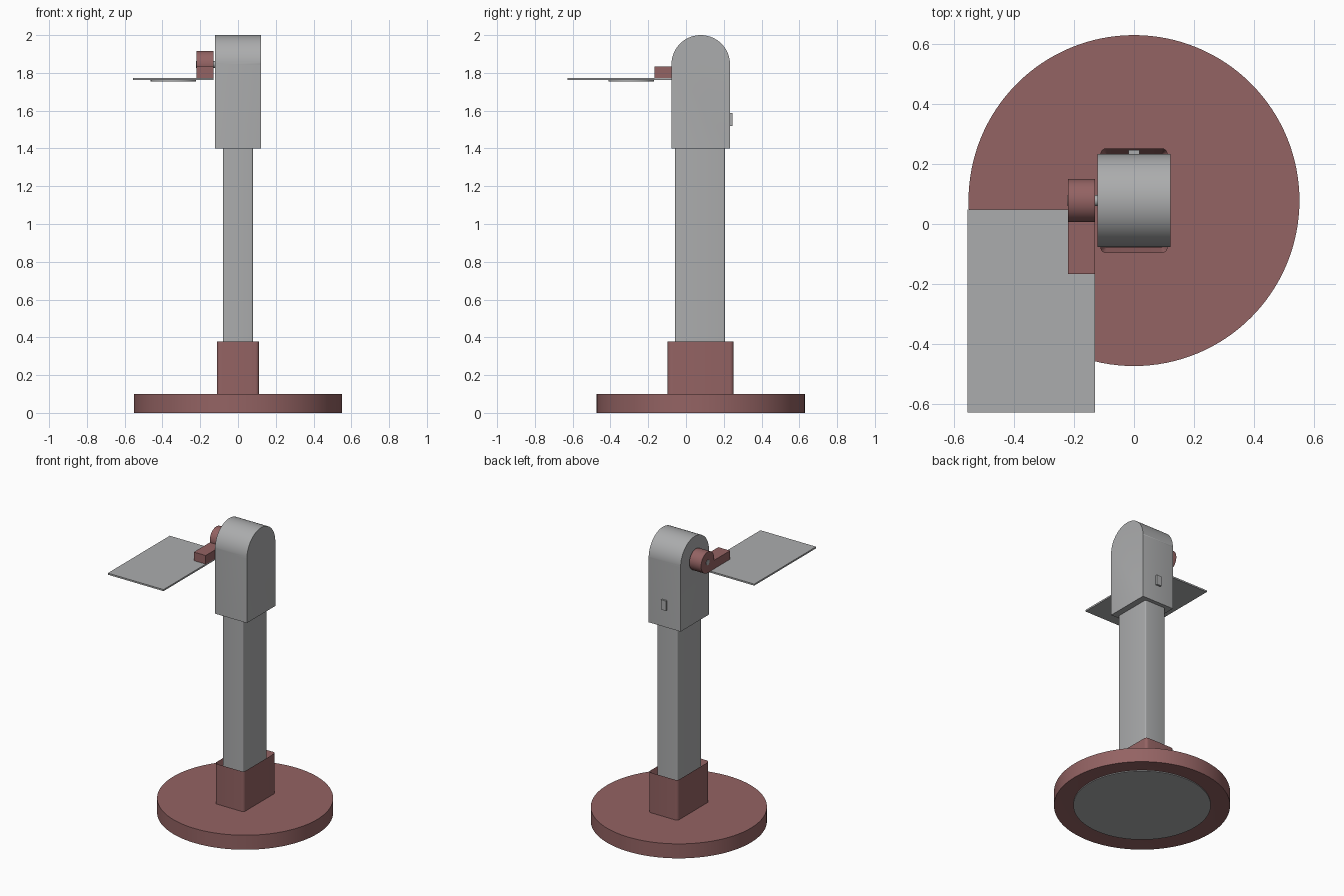
import bpy, bmesh, math
from mathutils import Matrix

if "Cube" in bpy.data.objects:
    bpy.data.objects.remove(bpy.data.objects["Cube"])


def material(name, rgb):
    m = bpy.data.materials.new(name)
    m.diffuse_color = (*rgb, 1)
    m.use_nodes = True
    m.node_tree.nodes["Principled BSDF"].inputs["Base Color"].default_value = m.diffuse_color
    return m


GREY = material("warm grey", (0.41, 0.415, 0.42))
RED = material("dusty red", (0.295, 0.125, 0.125))
CY = 0.078  # depth position of the column axis


def finish(name, bm, mat):
    bmesh.ops.recalc_face_normals(bm, faces=bm.faces)
    me = bpy.data.meshes.new(name)
    bm.to_mesh(me)
    bm.free()
    ob = bpy.data.objects.new(name, me)
    bpy.context.collection.objects.link(ob)
    me.materials.append(mat)
    bpy.ops.object.select_all(action='DESELECT')
    ob.select_set(True)
    bpy.context.view_layer.objects.active = ob
    bpy.ops.object.shade_smooth_by_angle(angle=math.radians(35))
    return ob


def box_bm(x, y, z, bevel=0.0):
    """Box from min/max pairs, with rounded vertical edges."""
    bm = bmesh.new()
    bmesh.ops.create_cube(bm, size=1)
    for v in bm.verts:
        for i, (a, b) in enumerate((x, y, z)):
            v.co[i] = a if v.co[i] < 0 else b
    if bevel:
        round_uprights(bm, bevel)
    return bm


def round_uprights(bm, width):
    edges = [e for e in bm.edges
             if abs(e.verts[0].co.z - e.verts[1].co.z) > 0.05
             and (e.verts[0].co - e.verts[1].co).xy.length < 1e-4]
    bmesh.ops.bevel(bm, geom=edges, offset=width, segments=4, profile=0.5,
                    affect='EDGES', clamp_overlap=True)


def cylinder(name, mat, centre, r, depth, axis='Z', segs=64):
    bm = bmesh.new()
    rot = Matrix.Rotation(math.pi / 2, 4, 'Y') if axis == 'X' else Matrix()
    bmesh.ops.create_cone(bm, cap_ends=True, segments=segs, radius1=r, radius2=r,
                          depth=depth, matrix=Matrix.Translation(centre) @ rot)
    return finish(name, bm, mat)


# Round base, with a shallow recess that holds the grey foot pad
bm = bmesh.new()
bmesh.ops.create_cone(bm, cap_ends=True, segments=128, radius1=0.551, radius2=0.551,
                      depth=0.1, matrix=Matrix.Translation((0, CY, 0.05)))
under = min(bm.faces, key=lambda f: f.calc_center_median().z)
bmesh.ops.inset_region(bm, faces=[under], thickness=0.115)
for v in under.verts:
    v.co.z += 0.008
finish("base", bm, RED)
cylinder("foot_pad", GREY, (0, CY, 0.006), 0.43, 0.008, segs=128)

# Socket with an open top around the column
bm = box_bm((-0.112, 0.112), (-0.097, 0.252), (0.095, 0.377), 0.02)
top = max(bm.faces, key=lambda f: f.calc_center_median().z)
bmesh.ops.inset_region(bm, faces=[top], thickness=0.019)
for v in top.verts:
    v.co.z -= 0.05
finish("column_socket", bm, RED)

# Column
finish("column", box_bm((-0.079, 0.079), (-0.058, 0.206), (0.1, 1.42), 0.008), GREY)

# Head: arched profile pushed across, upright edges rounded
R, ZC = 0.155, 1.845
profile = [(CY - R, 1.4), (CY + R, 1.4)]
profile += [(CY + R * math.cos(math.pi * i / 40), ZC + R * math.sin(math.pi * i / 40))
            for i in range(41)]
bm = bmesh.new()
face = bm.faces.new([bm.verts.new((-0.122, y, z)) for y, z in profile])
new = bmesh.ops.extrude_face_region(bm, geom=[face])["geom"]
bmesh.ops.translate(bm, vec=(0.244, 0, 0),
                    verts=[g for g in new if isinstance(g, bmesh.types.BMVert)])
round_uprights(bm, 0.014)
finish("head", bm, GREY)

# Button on the back of the head
finish("back_button", box_bm((-0.018, 0.018), (0.22, 0.246), (1.52, 1.588)), GREY)

# Pivot: pin, hub and the arm that reaches forward
cylinder("pivot_pin", GREY, (-0.166, CY, ZC), 0.018, 0.112, 'X', 32)
cylinder("pivot_hub", RED, (-0.175, CY, ZC), 0.072, 0.09, 'X')
finish("pivot_arm", box_bm((-0.22, -0.13), (-0.167, CY), (1.772, 1.833)), RED)

# Flat panel and the thin disc under its middle
finish("panel", box_bm((-0.555, -0.13), (-0.627, 0.048), (1.763, 1.774)), GREY)
cylinder("panel_disc", GREY, (-0.342, -0.29, 1.759), 0.12, 0.01)
